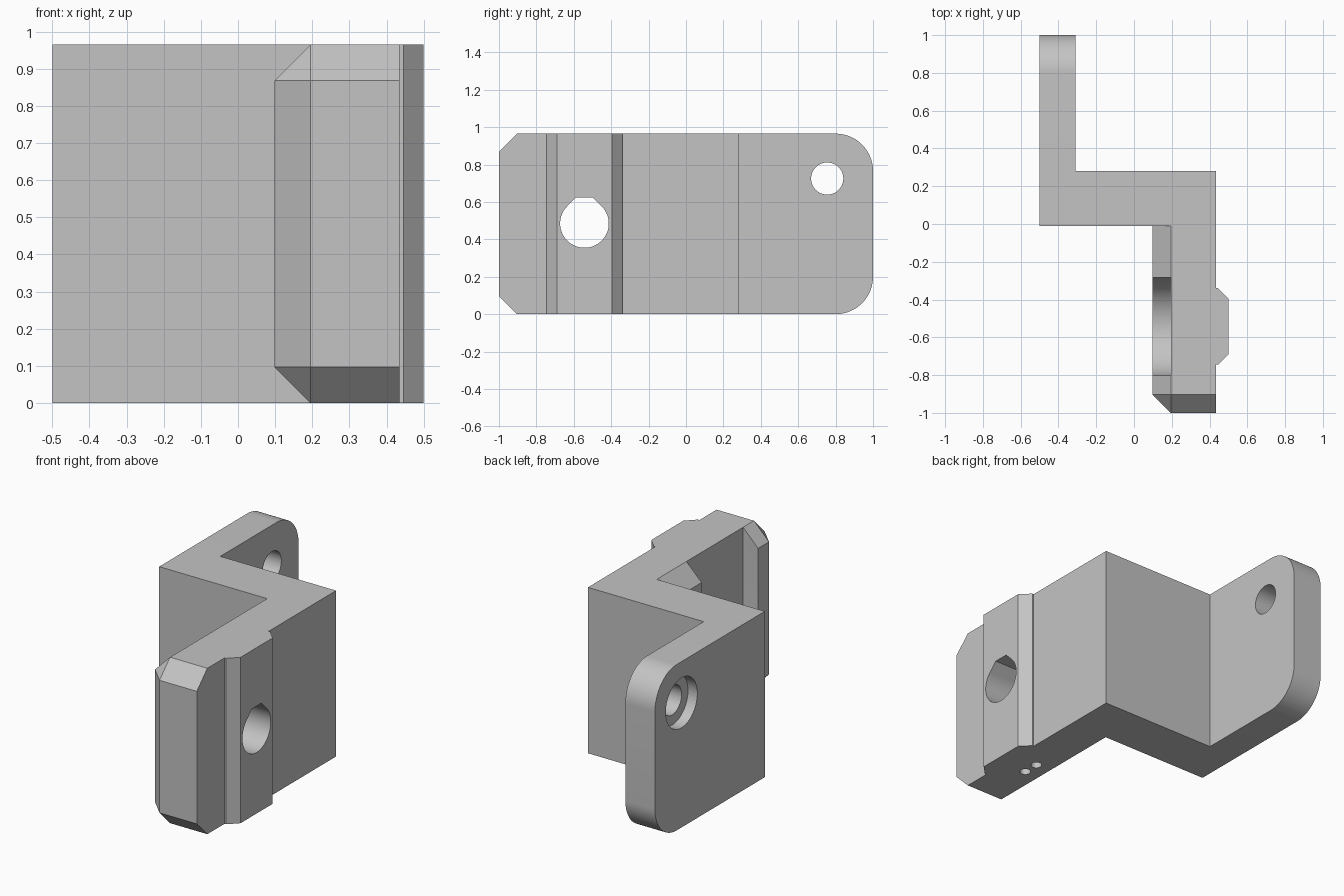
import bpy, bmesh, math
from mathutils import Vector

cube = bpy.data.objects.get("Cube")
if cube:
    bpy.data.objects.remove(cube, do_unlink=True)

H = 0.965  # bracket height

grey = bpy.data.materials.new("plain grey")
grey.use_nodes = True
grey.diffuse_color = (0.55, 0.55, 0.55, 1)
grey.node_tree.nodes["Principled BSDF"].inputs["Base Color"].default_value = (0.55, 0.55, 0.55, 1)


def prism(name, points, axis, start, end):
    """Extrude a closed profile along x (points are y, z) or z (points are x, y)."""
    bm = bmesh.new()
    place = (lambda a, b: (start, a, b)) if axis == "x" else (lambda a, b: (a, b, start))
    face = bm.faces.new([bm.verts.new(place(a, b)) for a, b in points])
    move = Vector((1, 0, 0) if axis == "x" else (0, 0, 1)) * (end - start)
    new = bmesh.ops.extrude_face_region(bm, geom=[face])["geom"]
    bmesh.ops.translate(bm, verts=[v for v in new if isinstance(v, bmesh.types.BMVert)], vec=move)
    return finish(name, bm)


def finish(name, bm):
    bmesh.ops.recalc_face_normals(bm, faces=bm.faces)
    mesh = bpy.data.meshes.new(name)
    bm.to_mesh(mesh)
    bm.free()
    mesh.materials.append(grey)
    obj = bpy.data.objects.new(name, mesh)
    bpy.context.collection.objects.link(obj)
    return obj


def arc(a, b, r, start=0, end=360, steps=64):
    """Points on an arc; a full circle leaves out the repeated last point."""
    count = steps if end - start == 360 else steps + 1
    angles = [math.radians(start + (end - start) * i / steps) for i in range(count)]
    return [(a + r * math.cos(t), b + r * math.sin(t)) for t in angles]


def combine(target, tool, operation):
    mod = target.modifiers.new(operation, "BOOLEAN")
    mod.operation, mod.solver, mod.object = operation, "EXACT", tool
    bpy.context.view_layer.objects.active = target
    bpy.ops.object.modifier_apply(modifier=mod.name)
    bpy.data.objects.remove(tool, do_unlink=True)


# Cross wall
bracket = prism("bracket", [(-0.5, -0.01), (0.435, -0.01), (0.435, 0.28), (-0.5, 0.28)], "z", 0, H)

# Rear arm with rounded end corners
rear = [(0.1, 0)] + arc(0.8, 0.2, 0.2, -90, 0, 20) + arc(0.8, H - 0.2, 0.2, 0, 90, 20) + [(0.1, H)]
combine(bracket, prism("rear_arm", rear, "x", -0.5, -0.31), "UNION")

# Front arm, chamfered on the inner and front edges
bm = bmesh.new()
bmesh.ops.create_cube(bm, size=1)
lo, hi = Vector((0.098, -1, 0)), Vector((0.435, 0.1, H))
for v in bm.verts:
    v.co = Vector([lo[i] + (v.co[i] + 0.5) * (hi[i] - lo[i]) for i in range(3)])
edges = []
for e in bm.edges:
    mid = (e.verts[0].co + e.verts[1].co) / 2
    inner, front = mid.x < lo.x + 0.01, mid.y < lo.y + 0.01
    level = min(mid.z, H - mid.z) < 0.01
    if (inner and front) or ((inner or front) and level):
        edges.append(e)
bmesh.ops.bevel(bm, geom=edges, offset=0.097, offset_type="OFFSET", segments=1, affect="EDGES")
front_arm = finish("front_arm", bm)

# Slot on the inner face, round at the bottom and open at the top
cy, cz = -0.543, 0.485
slot = [(cy + 0.26, H + 0.1), (cy - 0.26, H + 0.1)] + arc(cy, cz, 0.26, 180, 360.001, 40)
combine(front_arm, prism("slot_cutter", slot, "x", 0, 0.195), "DIFFERENCE")
combine(bracket, front_arm, "UNION")

# Raised guide rib on the outer face
rib = [(0.4, -0.745), (0.445, -0.745), (0.5, -0.69), (0.5, -0.395),
       (0.445, -0.34), (0.4, -0.34)]
combine(bracket, prism("guide_rib", rib, "z", 0, H), "UNION")

# Flat-topped teardrop hole through the front arm
tear = arc(cy, cz, 0.13, 135, 405, 48) + [(cy + 0.044, cz + 0.14), (cy - 0.044, cz + 0.14)]
combine(bracket, prism("teardrop_cutter", tear, "x", 0, 0.6), "DIFFERENCE")

# Screw hole and its head recess in the rear arm
combine(bracket, prism("screw_cutter", arc(0.755, 0.725, 0.086), "x", -0.6, -0.2), "DIFFERENCE")
combine(bracket, prism("recess_cutter", arc(0.755, 0.725, 0.145), "x", -0.6, -0.44), "DIFFERENCE")

# Two small blind holes under the front arm
for y in (-0.585, -0.49):
    combine(bracket, prism("pin_cutter", arc(0.29, y, 0.03, steps=24), "z", -0.1, 0.2), "DIFFERENCE")

# Smooth curved walls, sharp edges elsewhere
bpy.ops.object.select_all(action="DESELECT")
bracket.select_set(True)
bpy.context.view_layer.objects.active = bracket
bpy.ops.object.shade_smooth_by_angle(angle=math.radians(25))
